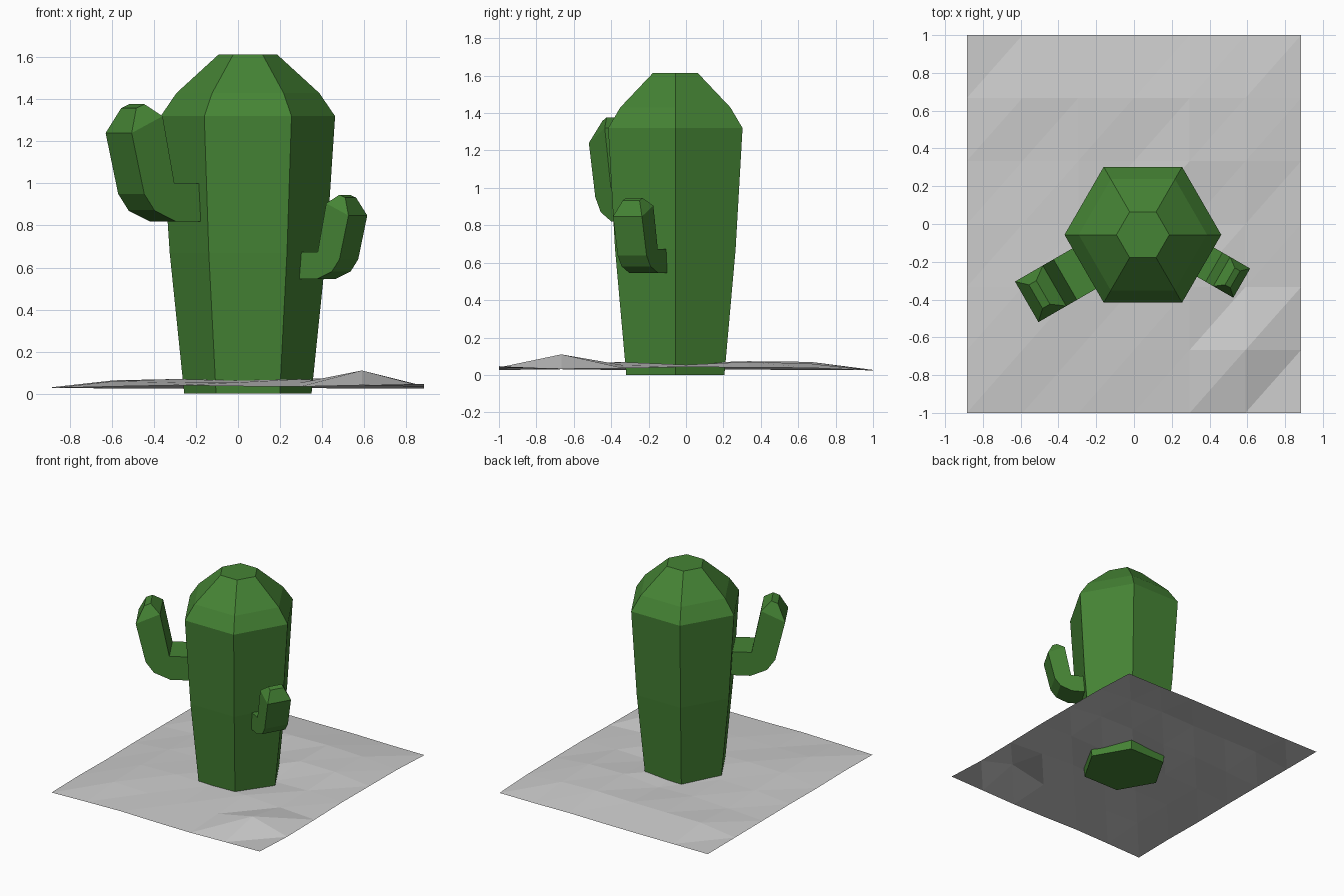
import bpy, bmesh, math, random

if "Cube" in bpy.data.objects:
    bpy.data.objects.remove(bpy.data.objects["Cube"])

CX, CY = 0.047, -0.057          # trunk axis

green = bpy.data.materials.new("cactus_green")
green.diffuse_color = (0.06, 0.23, 0.035, 1)
green.use_nodes = True
green.node_tree.nodes["Principled BSDF"].inputs["Base Color"].default_value = green.diffuse_color


def finish(name, bm, mat=None, closed=True):
    if closed:
        bmesh.ops.recalc_face_normals(bm, faces=bm.faces)
    me = bpy.data.meshes.new(name)
    bm.to_mesh(me)
    bm.free()
    ob = bpy.data.objects.new(name, me)
    bpy.context.collection.objects.link(ob)
    if mat:
        me.materials.append(mat)
    return ob


# Trunk: six-sided rings stacked up a radius/height profile
def trunk():
    bm = bmesh.new()
    profile = [(0.303, 0.0), (0.372, 0.67), (0.415, 1.32), (0.34, 1.43), (0.14, 1.613)]
    rings = [[bm.verts.new((CX + r * math.cos(math.pi / 3 * i),
                            CY + r * math.sin(math.pi / 3 * i), z)) for i in range(6)]
             for r, z in profile]
    for a, b in zip(rings, rings[1:]):
        for i in range(6):
            j = (i + 1) % 6
            bm.faces.new((a[i], a[j], b[j], b[i]))
    bm.faces.new(rings[0])
    bm.faces.new(rings[-1])
    finish("trunk", bm, green)


# Arm: bent side profile (distance from axis, height) with width, plus tapered tip
def arm(name, angle, scale, du, dz, offset):
    bm = bmesh.new()
    d = (math.cos(angle), math.sin(angle))

    def pair(u, z, w):
        u, z = u * scale + du, z * scale + dz
        out = []
        for s in (-1, 1):
            t = offset + s * w * scale
            out.append(bm.verts.new((CX + d[0] * u - d[1] * t, CY + d[1] * u + d[0] * t, z)))
        return out

    w = 0.124
    outer = [(0.30, 0.82), (0.468, 0.82), (0.583, 0.87), (0.641, 0.95), (0.71, 1.24)]
    inner = [(0.54, 1.32), (0.475, 1.0), (0.30, 1.0)]
    p = [pair(u, z, w) for u, z in outer + inner]
    n, k = len(p), len(outer) - 1
    for i in range(n):
        if i != k:                       # the open end carries the tip
            a, b = p[i], p[(i + 1) % n]
            bm.faces.new((a[0], b[0], b[1], a[1]))
    # side walls fan around the inner bend
    for s in (0, 1):
        v = [q[s] for q in p]
        bm.faces.new((v[0], v[1], v[6], v[7]))
        bm.faces.new((v[1], v[2], v[3], v[4], v[5], v[6]))
    # tapered tip
    a, b = pair(0.655, 1.358, 0.072), pair(0.61, 1.377, 0.072)
    low = [p[k][0], p[k][1], p[k + 1][1], p[k + 1][0]]
    top = [a[0], a[1], b[1], b[0]]
    for i in range(4):
        j = (i + 1) % 4
        bm.faces.new((low[i], low[j], top[j], top[i]))
    bm.faces.new(top)
    finish(name, bm, green)


# Ground: 6 x 6 faceted sheet, random heights inside the measured envelope
def ground():
    random.seed(4)
    bm = bmesh.new()
    hi_x = [0.035, 0.075, 0.09, 0.075, 0.085, 0.11, 0.055]
    hi_y = [0.06, 0.11, 0.085, 0.07, 0.085, 0.085, 0.03]
    lo = [0.02, 0.025, 0.03, 0.045, 0.035, 0.03, 0.02]
    g = []
    for j in range(7):
        row = []
        for i in range(7):
            top, base = min(hi_x[i], hi_y[j]), min(lo[i], lo[j])
            z = base + (top - base) * random.uniform(0.3, 0.8)
            if (i, j) == (5, 1):
                z = 0.11
            row.append(bm.verts.new((-0.885 + 0.295 * i, -1 + j / 3, z)))
        g.append(row)
    for j in range(6):
        for i in range(6):
            a, b, c, e = g[j][i], g[j][i + 1], g[j + 1][i + 1], g[j + 1][i]
            bm.faces.new((a, b, c))
            bm.faces.new((a, c, e))
    finish("ground", bm, closed=False)


trunk()
arm("left_arm", math.radians(210), 1.0, 0.0, 0.0, 0.0)
arm("right_arm", math.radians(330), 0.72, 0.07, 0.545 - 0.72 * 0.82, 0.04)
ground()
